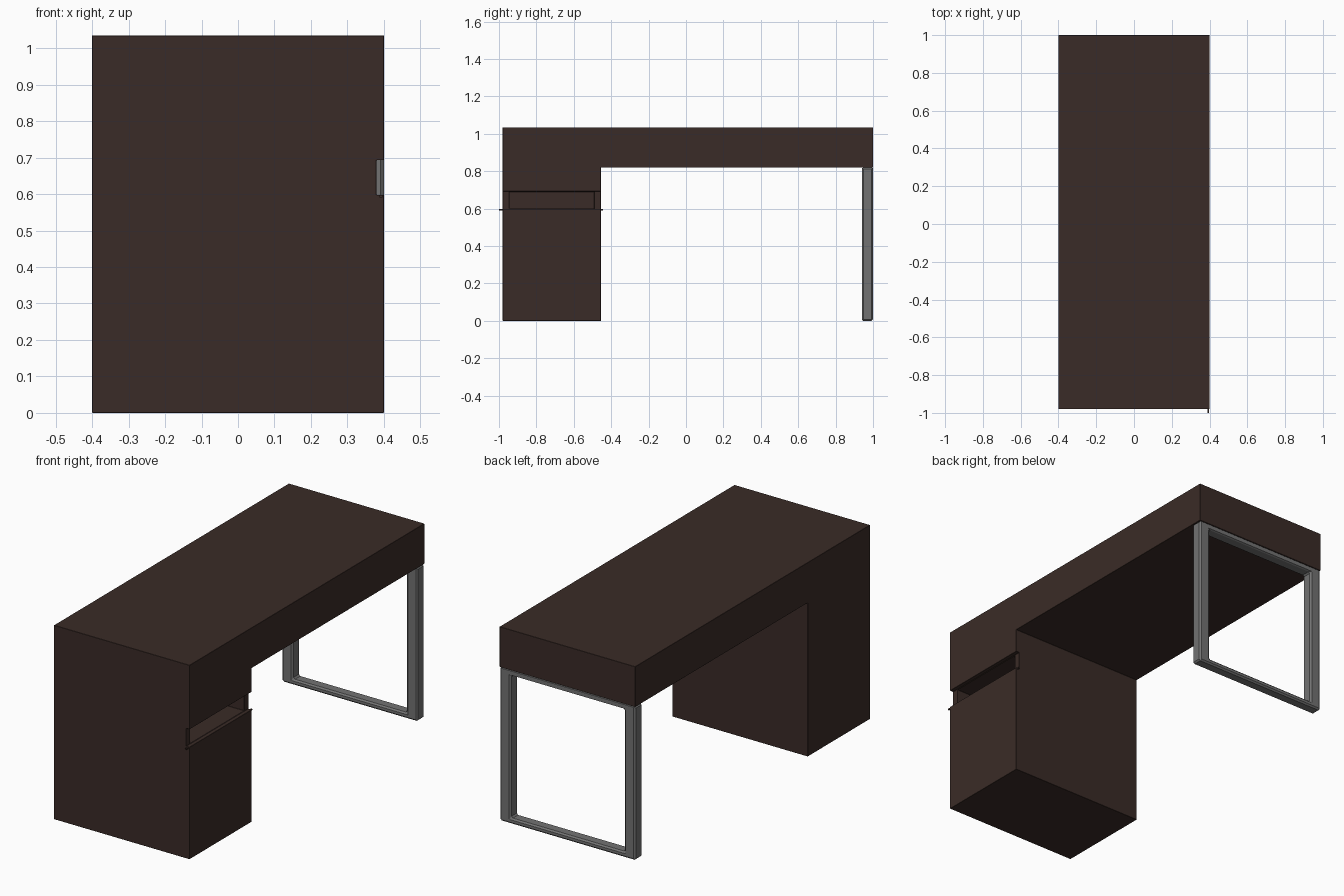
import bpy, bmesh

if "Cube" in bpy.data.objects:
    bpy.data.objects.remove(bpy.data.objects["Cube"])


def material(name, color):
    m = bpy.data.materials.new(name)
    m.diffuse_color = (*color, 1)
    m.use_nodes = True
    m.node_tree.nodes["Principled BSDF"].inputs["Base Color"].default_value = m.diffuse_color
    return m


wood = material("dark_wood", (0.042, 0.024, 0.020))
metal = material("grey_metal", (0.17, 0.17, 0.17))


def extrude_profile(name, pts, x0, x1, mat=None):
    """Extrude a (y, z) outline along x."""
    bm = bmesh.new()
    face = bm.faces.new([bm.verts.new((x0, y, z)) for y, z in pts])
    geo = bmesh.ops.extrude_face_region(bm, geom=[face])["geom"]
    bmesh.ops.translate(bm, vec=(x1 - x0, 0, 0),
                        verts=[v for v in geo if isinstance(v, bmesh.types.BMVert)])
    bmesh.ops.recalc_face_normals(bm, faces=bm.faces)
    me = bpy.data.meshes.new(name)
    bm.to_mesh(me)
    bm.free()
    ob = bpy.data.objects.new(name, me)
    bpy.context.collection.objects.link(ob)
    if mat:
        me.materials.append(mat)
    return ob


def box(name, x, y, z, mat=None):
    pts = [(y[0], z[0]), (y[1], z[0]), (y[1], z[1]), (y[0], z[1])]
    return extrude_profile(name, pts, x[0], x[1], mat)


def bevel(ob, width):
    b = ob.modifiers.new("edge_bevel", "BEVEL")
    b.width = width
    b.segments = 1
    b.limit_method = "ANGLE"


def cut(ob, cutter):
    cutter.hide_render = True
    cutter.hide_viewport = True
    m = ob.modifiers.new("cut", "BOOLEAN")
    m.operation = "DIFFERENCE"
    m.solver = "EXACT"
    m.object = cutter


# Desk body: thick top and pedestal as one L outline
desk = extrude_profile("desk_body", [
    (-0.98, 0), (-0.455, 0), (-0.455, 0.82), (1.0, 0.82),
    (1.0, 1.035), (-0.98, 1.035)], -0.4, 0.4, wood)

# Gap between the drawer front and the door, and the open pocket behind it
cut(desk, box("gap_cutter", (0.38, 0.5), (-1.1, -0.3), (0.598, 0.693)))
cut(desk, box("pocket_cutter", (0.1, 0.5), (-0.945, -0.49), (0.6, 0.691)))
bevel(desk, 0.003)

# Thin lip along the top of the door
box("door_lip", (0.388, 0.396), (-1.0, -0.445), (0.590, 0.597), wood)

# Metal leg frame: one ring under the far end
frame = box("leg_frame", (-0.4, 0.4), (0.94, 1.0), (0, 0.82), metal)
cut(frame, box("frame_cutter", (-0.335, 0.335), (0.9, 1.1), (0.03, 0.79)))
bevel(frame, 0.008)
